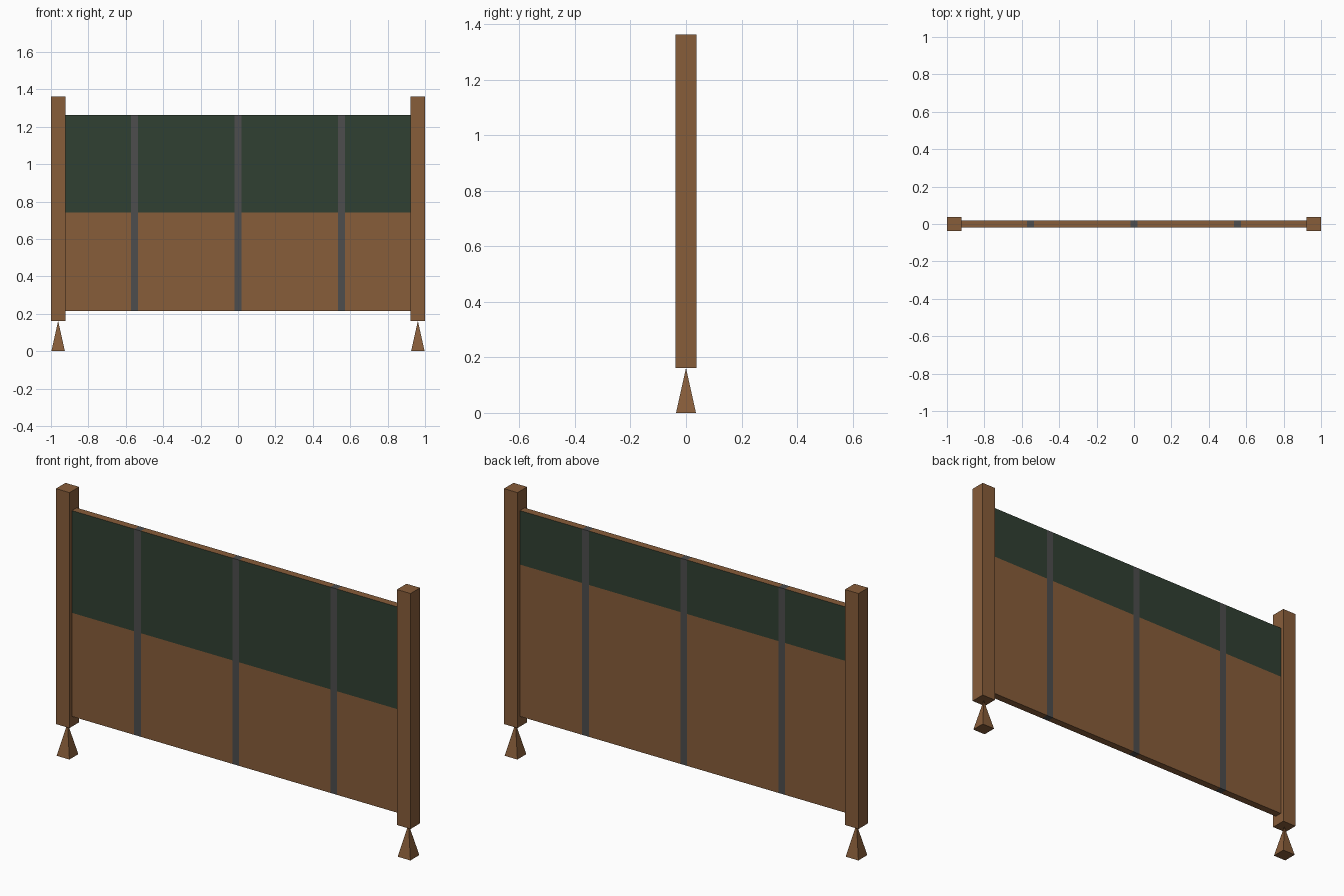
import bpy, bmesh

if "Cube" in bpy.data.objects:
    bpy.data.objects.remove(bpy.data.objects["Cube"])


def material(name, rgb):
    m = bpy.data.materials.new(name)
    m.diffuse_color = (*rgb, 1)
    m.use_nodes = True
    m.node_tree.nodes["Principled BSDF"].inputs["Base Color"].default_value = m.diffuse_color
    return m


WOOD = material("brown wood", (0.242, 0.109, 0.042))
GREEN = material("dark green", (0.030, 0.051, 0.032))
METAL = material("dark grey metal", (0.074, 0.074, 0.074))


def finish(name, bm, *mats):
    mesh = bpy.data.meshes.new(name)
    bm.normal_update()
    bm.to_mesh(mesh)
    bm.free()
    for m in mats:
        mesh.materials.append(m)
    obj = bpy.data.objects.new(name, mesh)
    bpy.context.collection.objects.link(obj)
    return obj


def box(x0, x1, half_y, z0, z1):
    bm = bmesh.new()
    bmesh.ops.create_cube(bm, size=1)
    for v in bm.verts:
        v.co = (x1 if v.co.x > 0 else x0,
                half_y if v.co.y > 0 else -half_y,
                z1 if v.co.z > 0 else z0)
    return bm


POST_BOTTOM, POST_TOP, POST_W = 0.162, 1.362, 0.077
BOTTOM, TOP, HALF_Y = 0.214, 1.263, 0.019
FRONT_SPLIT, BACK_SPLIT = 0.742, 0.988   # lower edge of the green on each side
INNER, STRIP_X, STRIP_HALF = 1 - POST_W, 0.553, 0.019

# End posts, each on a pointed foot
for side, s in (("left", -1), ("right", 1)):
    cx = s * (1 - POST_W / 2)
    finish(f"{side}_post", box(cx - POST_W / 2, cx + POST_W / 2, POST_W / 2,
                               POST_BOTTOM, POST_TOP), WOOD)
    foot = box(cx - 0.036, cx + 0.036, 0.036, 0, POST_BOTTOM)
    tip = [v for v in foot.verts if v.co.z > 0.1]
    bmesh.ops.pointmerge(foot, verts=tip, merge_co=(cx, 0, POST_BOTTOM))
    finish(f"{side}_foot", foot, WOOD)

# Upright metal strips, flush with the panels
strips = (-STRIP_X, 0, STRIP_X)
for i, x in enumerate(strips, 1):
    finish(f"metal_strip_{i}", box(x - STRIP_HALF, x + STRIP_HALF, HALF_Y, BOTTOM, TOP), METAL)

# Wooden panels between the strips, green above a different height front and back
starts = [-INNER] + [x + STRIP_HALF for x in strips]
ends = [x - STRIP_HALF for x in strips] + [INNER]
for i, (x0, x1) in enumerate(zip(starts, ends), 1):
    bm = box(x0, x1, HALF_Y, BOTTOM, TOP)
    for z in (FRONT_SPLIT, BACK_SPLIT):
        bmesh.ops.bisect_plane(bm, geom=bm.verts[:] + bm.edges[:] + bm.faces[:],
                               plane_co=(0, 0, z), plane_no=(0, 0, 1))
    bm.normal_update()
    for f in bm.faces:
        z = f.calc_center_median().z
        front = f.normal.y < -0.5 and z > FRONT_SPLIT
        back = f.normal.y > 0.5 and z > BACK_SPLIT
        f.material_index = int(front or back)
    finish(f"panel_{i}", bm, WOOD, GREEN)
